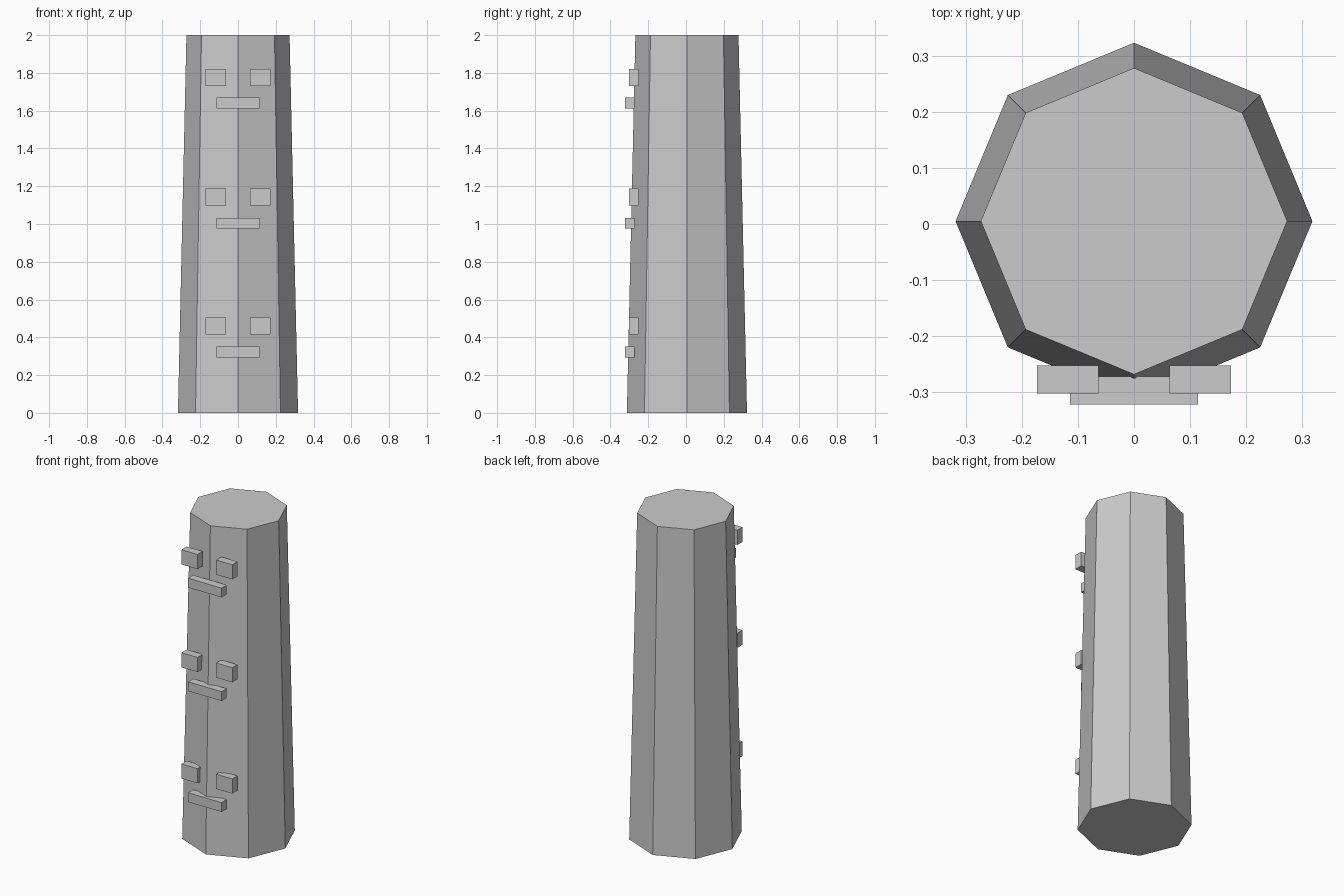
import bpy

default = bpy.data.objects.get("Cube")
if default:
    bpy.data.objects.remove(default, do_unlink=True)

GREY = (0.6, 0.6, 0.6, 1.0)
stone = bpy.data.materials.new("light_grey")
stone.use_nodes = True
stone.diffuse_color = GREY
stone.node_tree.nodes["Principled BSDF"].inputs["Base Color"].default_value = GREY


def finish(name):
    obj = bpy.context.object
    obj.name = name
    obj.data.materials.append(stone)
    return obj


def block(name, x, y, z, size):
    """Box centred on (x, y, z)."""
    bpy.ops.mesh.primitive_cube_add(size=1, location=(x, y, z))
    obj = finish(name)
    obj.scale = size


# Tapered eight-sided column, with a corner facing the front
bpy.ops.mesh.primitive_cone_add(vertices=8, radius1=0.318, radius2=0.273,
                                depth=2, location=(0, 0.005, 1))
finish("column")

# Three stacked faces, each with two square eyes and a bar mouth
levels = {"lower": (0.46, 0.323), "middle": (1.143, 1.004), "upper": (1.775, 1.64)}
for level, (eye_z, mouth_z) in levels.items():
    for side, sign in (("left", 1), ("right", -1)):
        block(f"{level}_{side}_eye", sign * 0.118, -0.277, eye_z, (0.109, 0.05, 0.09))
    block(f"{level}_mouth", 0, -0.297, mouth_z, (0.228, 0.05, 0.057))
